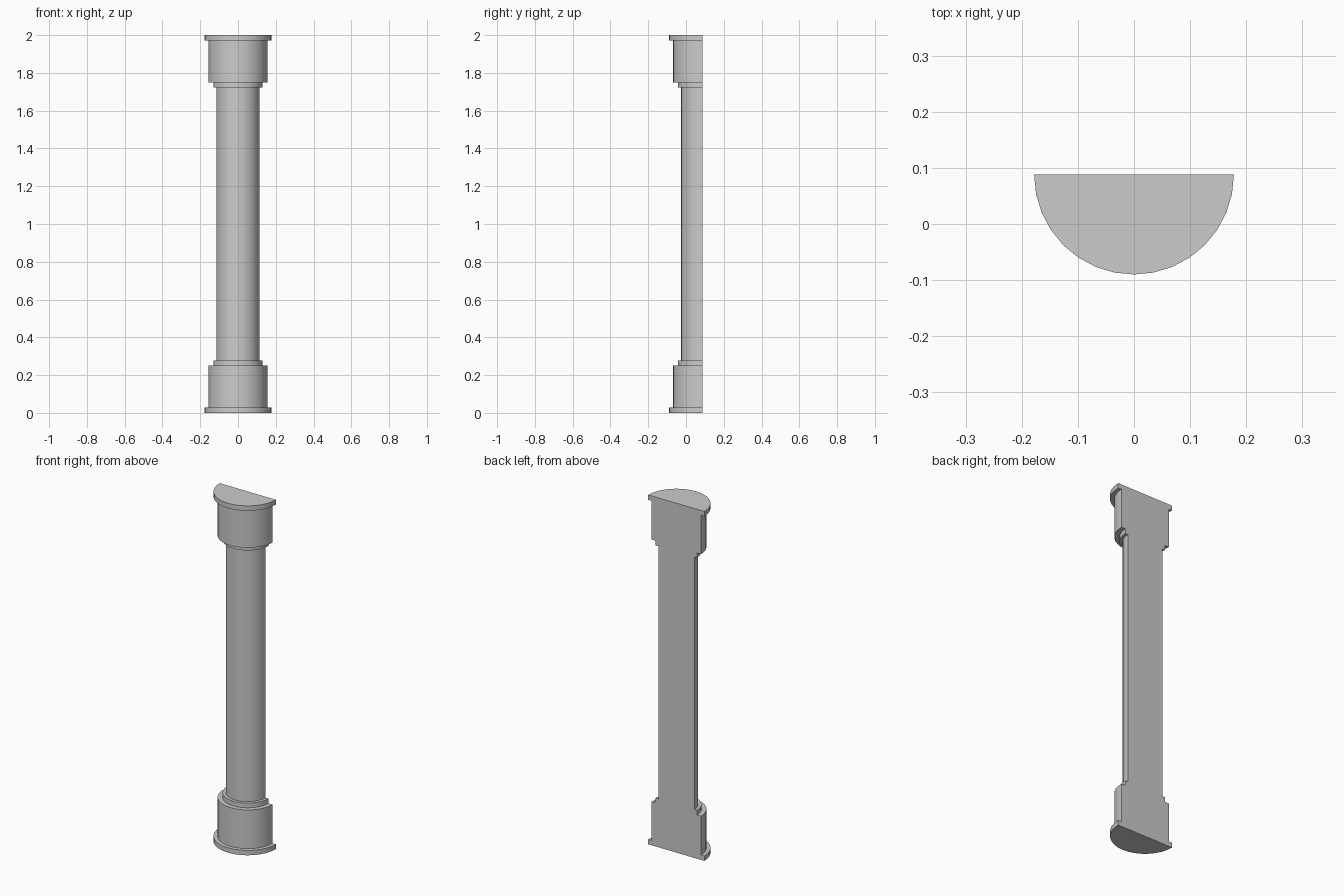
import bpy, bmesh, math
from mathutils import Vector

if "Cube" in bpy.data.objects:
    bpy.data.objects.remove(bpy.data.objects["Cube"])

BACK = 0.088  # y of the flat back, which holds the turning axis

# Half profile (radius, height): flange, drum, collar, shaft; mirrored to the top
lower = [(0, 0), (0.178, 0), (0.178, 0.028), (0.157, 0.028), (0.157, 0.25),
         (0.131, 0.25), (0.131, 0.277), (0.114, 0.277)]
profile = lower + [(r, 2 - z) for r, z in reversed(lower)]

# Turn the profile half way round the front
bm = bmesh.new()
verts = [bm.verts.new((r, BACK, z)) for r, z in profile]
edges = [bm.edges.new(pair) for pair in zip(verts, verts[1:])]
bmesh.ops.spin(bm, geom=verts + edges, cent=Vector((0, BACK, 0)), axis=(0, 0, 1),
               angle=-math.pi, steps=16)
bmesh.ops.remove_doubles(bm, verts=bm.verts[:], dist=1e-4)

# Close the flat back
outline = [e for e in bm.edges if e.is_boundary]
bmesh.ops.contextual_create(bm, geom=outline)
bmesh.ops.recalc_face_normals(bm, faces=bm.faces[:])

mesh = bpy.data.meshes.new("half_column")
bm.to_mesh(mesh)
bm.free()
column = bpy.data.objects.new("half_column", mesh)
bpy.context.collection.objects.link(column)

# Smooth round sides, sharp steps
bpy.context.view_layer.objects.active = column
column.select_set(True)
bpy.ops.object.shade_smooth_by_angle(angle=math.radians(30))
